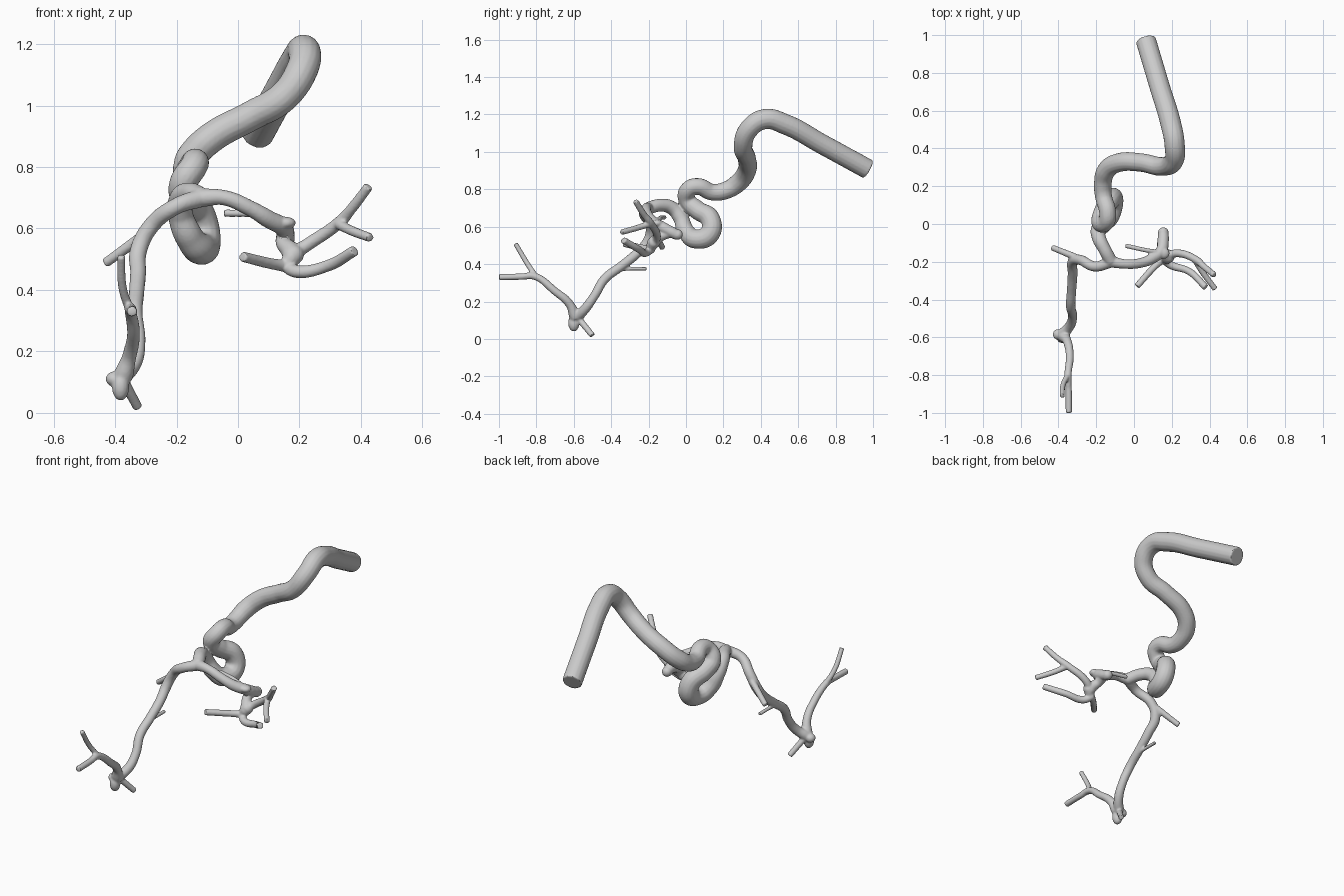
import bpy
from mathutils import Vector

parts = []


def vessel(name, pts):
    """Capped round tube through (x, y, z, radius) points."""
    cu = bpy.data.curves.new(name, 'CURVE')
    cu.dimensions = '3D'
    cu.bevel_depth = 1.0
    cu.bevel_resolution = 6
    cu.resolution_u = 10
    cu.use_fill_caps = True
    sp = cu.splines.new('BEZIER')
    sp.radius_interpolation = 'EASE'
    sp.bezier_points.add(len(pts) - 1)
    for bp, (x, y, z, r) in zip(sp.bezier_points, pts):
        bp.co = (x, y, z)
        bp.radius = r
        bp.handle_left_type = bp.handle_right_type = 'AUTO'
    ob = bpy.data.objects.new(name, cu)
    bpy.context.collection.objects.link(ob)
    parts.append(ob)


def bulge(name, loc, size):
    """Rounded swelling on a vessel."""
    bpy.ops.mesh.primitive_uv_sphere_add(segments=24, ring_count=14, radius=1, location=loc)
    ob = bpy.context.object
    ob.name = name
    ob.scale = size
    parts.append(ob)


# Main trunk: straight inlet, bend, S-curve and coil up to the fork
vessel("trunk", [
    (.063, .972, .908, .054), (.135, .73, 1.04, .054), (.195, .53, 1.148, .055),
    (.215, .42, 1.175, .054), (.21, .335, 1.12, .052), (.15, .305, 1.03, .05),
    (.04, .325, .965, .049), (-.08, .325, .9, .05), (-.145, .285, .84, .05),
    (-.165, .215, .795, .047), (-.16, .14, .785, .045), (-.14, .065, .815, .045),
    (-.145, .015, .80, .045), (-.178, .005, .745, .046), (-.165, .06, .69, .05),
    (-.125, .13, .64, .053), (-.11, .125, .56, .054), (-.125, .05, .535, .052),
    (-.16, 0, .575, .046), (-.188, -.03, .65, .041), (-.185, -.075, .70, .037),
    (-.155, -.135, .715, .034), (-.12, -.2, .70, .034)])

# Left limb, running forward and down, then up again to its tips
vessel("left_limb", [
    (-.12, -.2, .70, .03), (-.205, -.225, .67, .027), (-.285, -.19, .605, .027),
    (-.323, -.2, .53, .028), (-.325, -.265, .455, .026), (-.33, -.345, .39, .025),
    (-.335, -.435, .32, .025), (-.325, -.49, .23, .024), (-.34, -.54, .16, .026),
    (-.38, -.585, .115, .03)])
vessel("left_end", [
    (-.375, -.59, .115, .032), (-.352, -.625, .19, .023), (-.34, -.7, .255, .021),
    (-.35, -.81, .335, .019), (-.346, -.88, .333, .017), (-.345, -1, .33, .017)])
vessel("left_end_twig", [
    (-.35, -.80, .33, .015), (-.375, -.85, .405, .014), (-.38, -.912, .51, .013)])
vessel("left_side_twig", [(-.31, -.175, .575, .018), (-.432, -.125, .487, .016)])
vessel("left_thin_twig", [(-.332, -.37, .37, .011), (-.332, -.3, .375, .01),
                          (-.332, -.21, .375, .01)])
vessel("left_lower_twig", [(-.375, -.575, .11, .017), (-.326, -.5, .018, .016)])
bulge("left_bulge_low", (-.382, -.6, .085), (.028, .03, .045))
bulge("left_bulge_side", (-.402, -.585, .11), (.028, .028, .025))

# Right limb to its twisted knot
vessel("right_limb", [
    (-.12, -.2, .70, .03), (-.045, -.212, .70, .025), (.04, -.205, .665, .026),
    (.1, -.18, .63, .029), (.145, -.14, .605, .03), (.155, -.085, .575, .03),
    (.155, -.045, .555, .028)])
vessel("right_knot", [
    (.15, -.08, .57, .027), (.15, -.13, .55, .026), (.175, -.175, .512, .033),
    (.155, -.19, .478, .023)])
bulge("right_bulge_upper", (.155, -.155, .618), (.033, .03, .02))
bulge("right_bulge_lower", (.18, -.175, .515), (.035, .032, .033))
bulge("right_bulge_back", (.155, -.045, .558), (.028, .028, .028))

# Right twigs
vessel("right_upper_twig", [
    (.175, -.17, .515, .024), (.23, -.155, .55, .021), (.33, -.19, .62, .02),
    (.37, -.225, .665, .017), (.425, -.27, .737, .016)])
vessel("right_fork_twig", [(.325, -.19, .617, .018), (.36, -.25, .597, .016),
                           (.43, -.345, .57, .015)])
vessel("right_lower_twig", [
    (.15, -.18, .482, .021), (.19, -.215, .46, .021), (.29, -.25, .478, .019),
    (.38, -.335, .528, .018)])
vessel("right_inner_twig", [(.155, -.185, .478, .02), (.11, -.225, .485, .018),
                            (.015, -.33, .508, .017)])
vessel("right_thin_twig", [(.135, -.15, .625, .013), (.07, -.14, .645, .012),
                           (-.045, -.115, .65, .012)])

# Fuse everything into one smooth surface
bpy.ops.object.select_all(action='DESELECT')
for ob in parts:
    ob.select_set(True)
bpy.context.view_layer.objects.active = parts[0]
bpy.ops.object.convert(target='MESH')
bpy.ops.object.join()
artery = bpy.context.object
artery.name = "artery_tree"
rm = artery.modifiers.new("fuse", 'REMESH')
rm.mode = 'VOXEL'
rm.voxel_size = .0055
sm = artery.modifiers.new("blend", 'SMOOTH')
sm.factor = .5
sm.iterations = 2
for m in ("fuse", "blend"):
    bpy.ops.object.modifier_apply(modifier=m)
bpy.ops.object.shade_smooth_by_angle(angle=.7)
